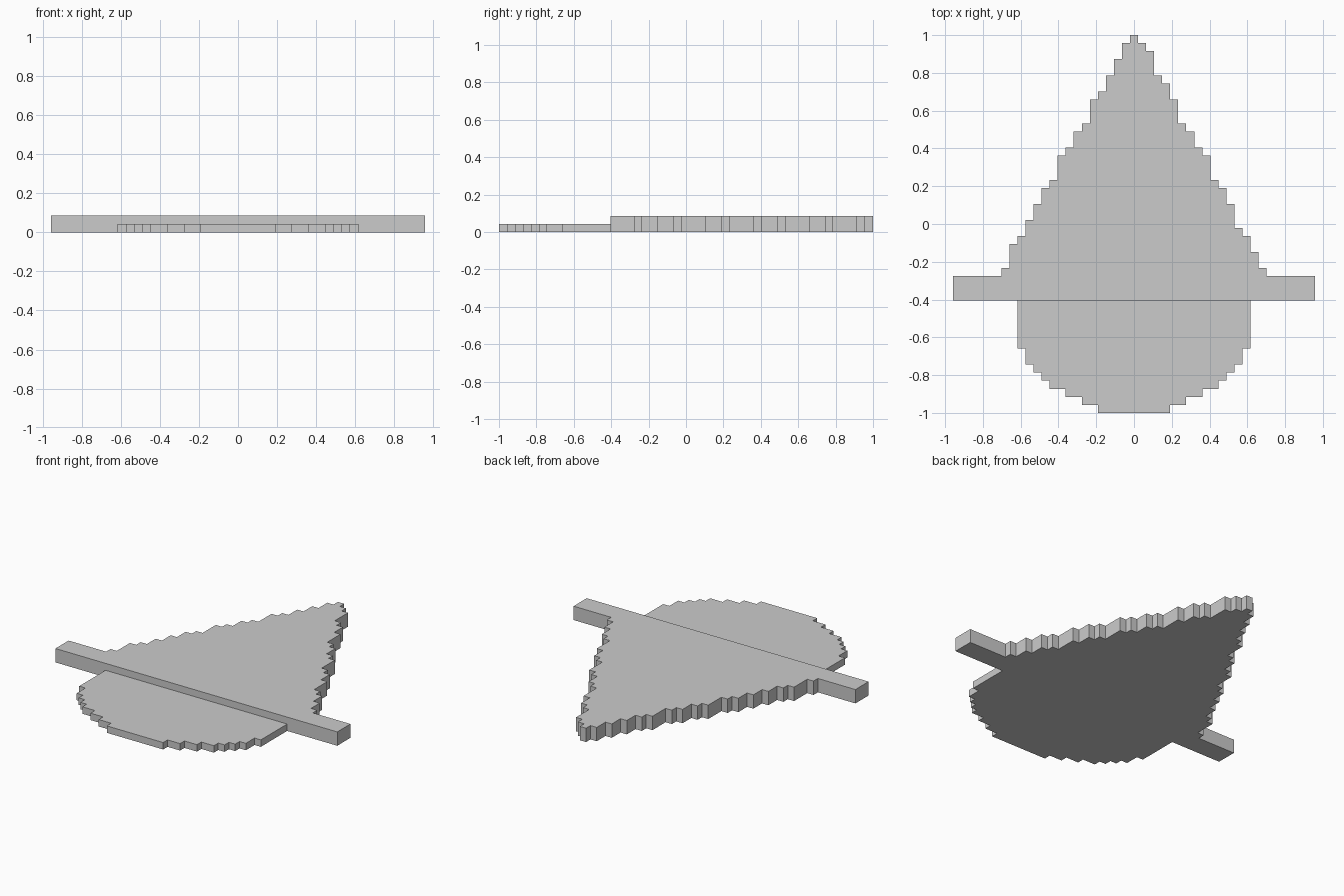
import bpy, bmesh

if "Cube" in bpy.data.objects:
    bpy.data.objects.remove(bpy.data.objects["Cube"])

U = 2 / 47  # grid step of the stair-stepped outline

# (row start, half width) in grid steps, counted down from the back tip
RIGHT = [(0, .5), (1, 1.5), (2, 2.5), (5, 3.5), (6, 4.5), (8, 5.5), (11, 6.5), (12, 7.5),
         (14, 8.5), (15, 9.5), (18, 10.5), (19, 11.5), (21, 12.5), (24, 13.5),
         (25, 14.5), (27, 15.5), (29, 16.5), (30, 22.5)]
LEFT = [(0, .5), (1, 1.5), (3, 2.5), (5, 3.5), (7, 4.5), (8, 5.5), (11, 6.5), (12, 7.5),
        (14, 8.5), (15, 9.5), (18, 10.5), (19, 11.5), (21, 12.5), (23, 13.5),
        (25, 14.5), (26, 15.5), (29, 16.5), (30, 22.5)]
ROUND = [(33, 14.5), (39, 13.5), (41, 12.5), (42, 11.5), (43, 10.5),
         (44, 8.5), (45, 6.5), (46, 4.5)]


def stairs(rows, end, side):
    """Stepped edge from back to front as (x, row) points."""
    ends = [k for k, _ in rows[1:]] + [end]
    return [(side * h, k) for (k0, h), k1 in zip(rows, ends) for k in (k0, k1)]


def co(x, row, z):
    return (x * U, 1 - row * U, z * U)


def plate(name, outline, height, wall=None):
    """Stepped plate; its closing side is left open or filled by a custom wall."""
    bm = bmesh.new()
    low = [bm.verts.new(co(x, k, 0)) for x, k in outline]
    top = [bm.verts.new(co(x, k, height)) for x, k in outline]
    bm.faces.new(low[::-1])
    bm.faces.new(top)
    for i in range(len(low) - 1):
        bm.faces.new((low[i], low[i + 1], top[i + 1], top[i]))
    if wall:
        bm.faces.new([bm.verts.new(co(*p)) for p in wall])
    mesh = bpy.data.meshes.new(name)
    bm.to_mesh(mesh)
    bm.free()
    obj = bpy.data.objects.new(name, mesh)
    bpy.context.collection.objects.link(obj)
    return obj


# thick pointed plate with the crossbar; front wall is notched around the thin plate
front_wall = [(-22.5, 33, 0), (-14.5, 33, 0), (-14.5, 33, 1), (14.5, 33, 1),
              (14.5, 33, 0), (22.5, 33, 0), (22.5, 33, 2), (-22.5, 33, 2)]
plate("pointed_plate_with_crossbar",
      stairs(RIGHT, 33, 1)[::-1] + stairs(LEFT, 33, -1), 2, front_wall)

# thin rounded plate at the front
plate("rounded_front_plate",
      stairs(ROUND, 47, -1) + stairs(ROUND, 47, 1)[::-1], 1)
